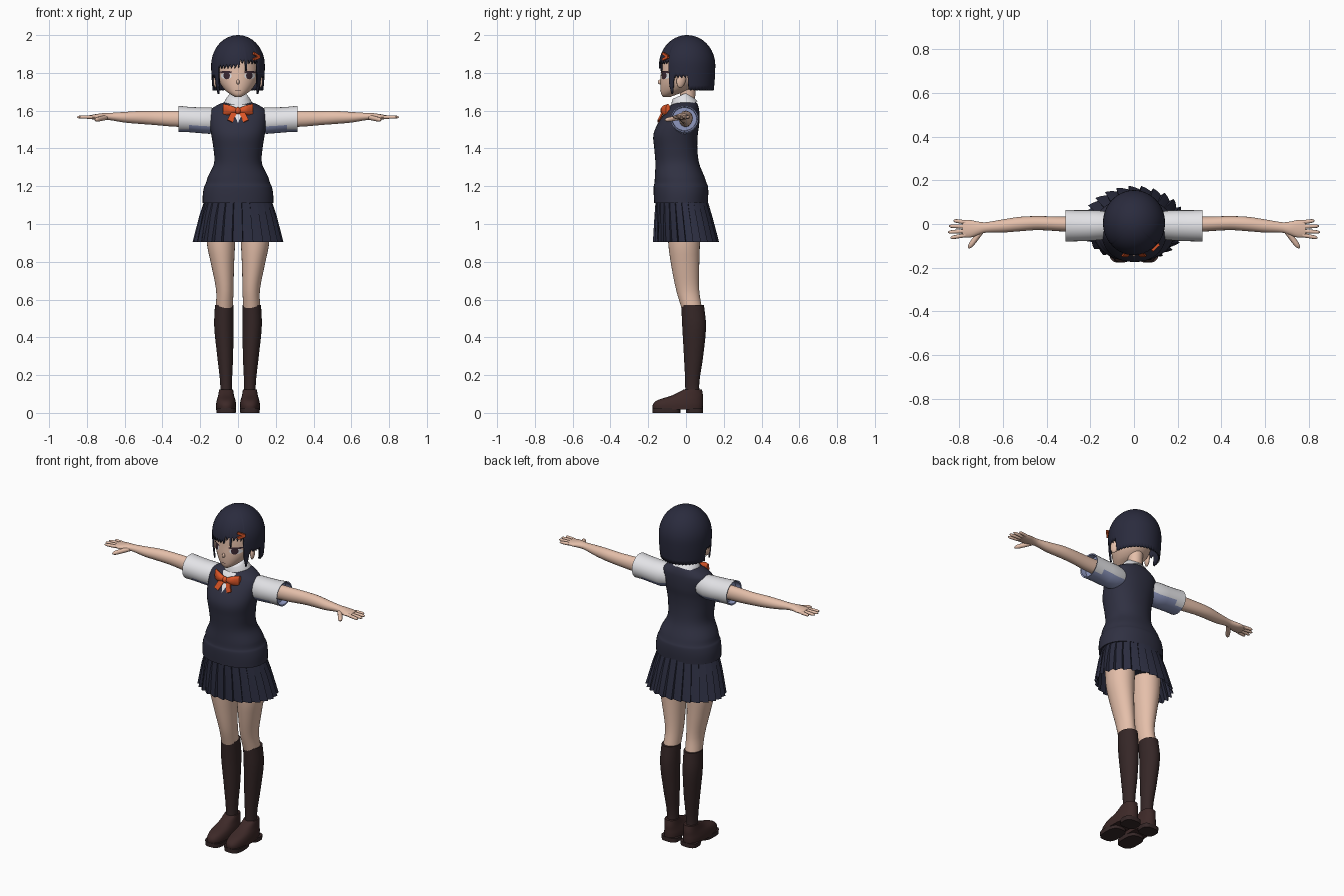
import bpy, bmesh
from math import sin, cos, pi, radians, sqrt, copysign
from mathutils import Matrix, Vector, Euler
from mathutils.bvhtree import BVHTree

if "Cube" in bpy.data.objects:
    bpy.data.objects.remove(bpy.data.objects["Cube"])


def material(name, *rgb):
    m = bpy.data.materials.new(name)
    m.use_nodes = True
    m.diffuse_color = (*rgb, 1)
    node = next(n for n in m.node_tree.nodes if n.type == 'BSDF_PRINCIPLED')
    node.inputs["Base Color"].default_value = (*rgb, 1)
    node.inputs["Roughness"].default_value = 0.8
    return m


SKIN = material("skin", .78, .52, .40)
HAIR = material("hair_navy", .023, .024, .047)
VEST = material("vest_navy", .029, .030, .054)
SKIRT = material("skirt_navy", .025, .027, .052)
WHITE = material("shirt_white", .80, .80, .83)
BLUE = material("shirt_blue", .27, .31, .52)
ORANGE = material("ribbon_orange", .70, .09, .02)
SOCK = material("sock_brown", .036, .020, .020)
SHOE = material("shoe_brown", .047, .022, .021)
EYE = material("eye_dark", .045, .022, .032)


def finish(bm, name, mats, mirror=False, rule=None, sharp=45):
    """Turn a bmesh into a smooth-shaded object, optionally mirrored in x."""
    bmesh.ops.recalc_face_normals(bm, faces=bm.faces[:])
    if rule:
        for f in bm.faces:
            f.material_index = rule(f)
    me = bpy.data.meshes.new(name)
    bm.to_mesh(me)
    bm.free()
    for m in mats:
        me.materials.append(m)
    me.shade_smooth()
    me.set_sharp_from_angle(angle=radians(sharp))
    ob = bpy.data.objects.new(name, me)
    bpy.context.scene.collection.objects.link(ob)
    if mirror:
        ob.modifiers.new("Mirror", 'MIRROR')
    return ob


def smooth_rings(rings, steps):
    """Hermite interpolation of ring values along their first entry."""
    def slope(i, k):
        a, b = rings[max(i - 1, 0)], rings[min(i + 1, len(rings) - 1)]
        return (b[k] - a[k]) / (b[0] - a[0])
    out = []
    for i in range(len(rings) - 1):
        a, b = rings[i], rings[i + 1]
        h = b[0] - a[0]
        for j in range(steps):
            u = j / steps
            w = u * u * (3 - 2 * u)
            out.append([a[0] + h * u] + [
                a[k] * (1 - w) + b[k] * w + h * u * (1 - u) *
                ((1 - u) * slope(i, k) - u * slope(i + 1, k)) for k in range(1, 5)])
    return out + [rings[-1]]


def loft(name, rings, mats, axis='z', n=28, p=2, steps=4, matrix=Matrix(), **kw):
    """Skin (super)ellipses given as position, two centres, two radii."""
    bm = bmesh.new()
    loops = []
    for t, c, d, r, s in (smooth_rings(rings, steps) if steps > 1 else rings):
        loop = []
        for i in range(n):
            a = 2 * pi * i / n
            u = c + r * copysign(abs(cos(a)) ** (2 / p), cos(a))
            v = d + s * copysign(abs(sin(a)) ** (2 / p), sin(a))
            co = {'z': (u, v, t), 'x': (t, u, v), 'y': (u, t, v)}[axis]
            loop.append(bm.verts.new(matrix @ Vector(co)))
        loops.append(loop)
    for lo, hi in zip(loops, loops[1:]):
        for i in range(n):
            bm.faces.new((lo[i], lo[(i + 1) % n], hi[(i + 1) % n], hi[i]))
    bm.faces.new(loops[0])
    bm.faces.new(loops[-1])
    return finish(bm, name, mats, **kw)


def span(z, half, front, back, cx=0):
    return (z, cx, (front + back) / 2, half, (back - front) / 2)


def ball(name, mat, loc, radii, rot=(0, 0, 0), **kw):
    bm = bmesh.new()
    m = Matrix.LocRotScale(Vector(loc), Euler(rot), Vector(radii))
    bmesh.ops.create_uvsphere(bm, u_segments=18, v_segments=12, radius=1, matrix=m)
    return finish(bm, name, [mat], **kw)


def box(name, mat, loc, size, rot=(0, 0, 0), **kw):
    bm = bmesh.new()
    m = Matrix.LocRotScale(Vector(loc), Euler(rot), Vector(size))
    bmesh.ops.create_cube(bm, size=1, matrix=m)
    return finish(bm, name, [mat], **kw)


def decal(name, ob, mat, cx, cz, rx, rz, off, n=20, **kw):
    """Thin plate laid on the front of another part."""
    tree = BVHTree.FromPolygons([v.co for v in ob.data.vertices],
                                [f.vertices[:] for f in ob.data.polygons])
    bm = bmesh.new()

    def drop(x, z):
        hit = tree.ray_cast(Vector((x, -1, z)), Vector((0, 1, 0)))[0]
        return bm.verts.new((x, (hit.y if hit else -.1) - off, z))
    mid = drop(cx, cz)
    rims = [[drop(cx + rx * k * cos(2 * pi * i / n - pi / 2),
                  cz + rz * k * sin(2 * pi * i / n - pi / 2)) for i in range(n)] for k in (.5, 1)]
    for i in range(n):
        j = (i + 1) % n
        bm.faces.new((mid, rims[0][i], rims[0][j]))
        bm.faces.new((rims[0][i], rims[1][i], rims[1][j], rims[0][j]))
    return finish(bm, name, [mat], **kw)


# Head, neck and ears
head = loft("head", [span(1.672, .014, -.120, -.085), span(1.685, .038, -.130, -.05),
                     span(1.71, .070, -.135, .02), span(1.75, .097, -.136, .07),
                     span(1.80, .108, -.133, .09), span(1.88, .105, -.126, .10),
                     span(1.93, .085, -.095, .08), span(1.965, .04, -.05, .05)], [SKIN], n=36)
loft("neck", [(1.59, 0, .005, .048, .046), (1.66, 0, .008, .04, .04), (1.74, 0, .01, .042, .045)], [SKIN])
ball("nose", SKIN, (0, -.136, 1.752), (.008, .013, .013))
ball("ears", SKIN, (.114, -.025, 1.765), (.014, .026, .045), (radians(-12), 0, radians(25)), mirror=True)

# Face details
decal("eye_whites", head, WHITE, .062, 1.784, .029, .017, .002, mirror=True)
decal("irises", head, EYE, .060, 1.786, .017, .020, .004, mirror=True)
decal("upper_lashes", head, EYE, .064, 1.804, .034, .006, .006, mirror=True)
decal("mouth", head, SHOE, 0, 1.708, .015, .002, .003)


# Bobbed hair: a dome whose lower edge varies around the head
def hair_end(s):
    a, saw = abs(s), (s / 8) % 1
    if a > 92:
        return 1.705 + .008 * saw
    if a > 60:
        return 1.79 - .02 * saw
    if a > 47:
        return 1.675 + .012 * abs(a - 54)
    if 15 < s < 20:
        return 1.81
    return 1.845 + .03 * saw if s > 4 else 1.82 + .03 * saw


def hair_radius(z):
    return sqrt(max(0, 1 - ((z - 1.84) / .16) ** 2)) if z > 1.84 else 1 - 3.2 * (1.84 - z) ** 2


bm = bmesh.new()
crown = bm.verts.new((0, .006, 2))
columns = []
for i in range(180):
    s = i * 2 - 179
    col = [crown]
    for k in range(1, 21):
        z = 2 - (2 - hair_end(s)) * (k / 20) ** 1.8
        r = hair_radius(z)
        col.append(bm.verts.new((.142 * r * sin(radians(s)), .006 - .149 * r * cos(radians(s)), z)))
    columns.append(col)
for i, a in enumerate(columns):
    b = columns[(i + 1) % len(columns)]
    bm.faces.new((crown, a[1], b[1]))
    for k in range(1, 20):
        bm.faces.new((a[k], a[k + 1], b[k + 1], b[k]))
hair = finish(bm, "bobbed_hair", [HAIR])
thick = hair.modifiers.new("Thickness", 'SOLIDIFY')
thick.thickness, thick.offset = .009, -1
for tilt in (-18, 24):
    box("hair_clip", ORANGE, (.098, -.108, 1.885 + tilt * .0004), (.045, .012, .013),
        (0, radians(tilt), radians(43)))

# Knitted vest with a hem band
vest = loft("vest", [span(1.11, .187, -.168, .115), span(1.16, .186, -.171, .118),
                     span(1.20, .178, -.171, .116), span(1.215, .170, -.167, .110),
                     span(1.25, .160, -.165, .098), span(1.32, .127, -.162, .070),
                     span(1.40, .130, -.168, .060), span(1.47, .141, -.173, .062),
                     span(1.53, .150, -.150, .070), span(1.60, .148, -.103, .070),
                     span(1.632, .105, -.075, .062), span(1.65, .055, -.045, .050)],
            [VEST], n=40, p=2.2)

# Shirt collar, front opening and puffed sleeves
tilt = Matrix.Translation((0, -.012, 1.628)) @ Matrix.Rotation(radians(24), 4, 'X')
loft("collar", [(-.01, 0, 0, .084, .075), (.02, 0, 0, .072, .066), (.05, 0, .006, .052, .05),
                (.055, 0, .006, .046, .045)], [WHITE], matrix=tilt, steps=2)
decal("shirt_opening", vest, WHITE, 0, 1.60, .05, .065, .008, n=3)


def sleeve_rule(f):
    c, down = f.calc_center_median(), -f.normal.z
    inside = f.normal.x > .5 and c.x > .27 or c.x > .27 and (c.z - 1.556) * f.normal.z < 0
    return int(inside or down > .8 or (down > .35 and c.x < .25))


loft("sleeves", [(.10, -.005, 1.55, .056, .060), (.15, -.006, 1.547, .067, .070),
                 (.20, -.007, 1.549, .070, .068), (.26, -.008, 1.553, .071, .067),
                 (.314, -.008, 1.556, .073, .070), (.312, -.008, 1.556, .066, .063),
                 (.28, -.008, 1.556, .064, .061)],
     [WHITE, BLUE], axis='x', steps=1, mirror=True, rule=sleeve_rule)

# Ribbon bow
loft("bow_loops", [(.004, -.118, 1.60, .010, .012), (.04, -.115, 1.603, .018, .025),
                   (.08, -.095, 1.603, .012, .033)], [ORANGE], axis='x', n=12, mirror=True)
box("bow_tails", ORANGE, (.032, -.135, 1.567), (.030, .008, .055), (radians(-25), radians(-25), 0), mirror=True)
ball("bow_knot", ORANGE, (0, -.122, 1.60), (.015, .014, .019))

# Arms and hands
loft("arms", [(.13, -.005, 1.557, .040, .045), (.33, 0, 1.557, .034, .042), (.44, .004, 1.561, .032, .037),
              (.52, 0, 1.564, .033, .034), (.60, -.009, 1.565, .030, .028), (.68, -.016, 1.569, .024, .019),
              (.715, -.020, 1.569, .031, .018), (.75, -.022, 1.567, .040, .015),
              (.785, -.022, 1.566, .038, .010)], [SKIN], axis='x', n=20, mirror=True)


def finger(name, base, length, radius, turn, drop=0):
    place = Matrix.Translation(base) @ Euler((0, radians(drop), radians(turn))).to_matrix().to_4x4()
    loft(name, [(t * length, 0, 0, radius * k, radius * k) for t, k in
                ((0, 1), (.5, .95), (.85, .8), (1, .3))],
         [SKIN], axis='x', n=10, steps=3, matrix=place, mirror=True)


for name, y, reach, turn in (("little_fingers", .008, .055, 8), ("ring_fingers", -.012, .076, 2),
                             ("middle_fingers", -.032, .080, -4), ("index_fingers", -.051, .070, -10)):
    finger(name, (.772, y, 1.566), reach, .0095, turn)
finger("thumbs", (.70, -.032, 1.564), .098, .0135, -54, 8)

# Pleated skirt with shorts beneath
bm = bmesh.new()
rows = []
for z, cy, rx, ry, depth in ((1.14, -.025, .172, .135, .01), (1.04, -.014, .206, .154, .05),
                             (.905, 0, .240, .176, .09)):
    row = []
    for i in range(26):
        for t, inner in ((0, 1), (.5, .4), (.93, 0)):
            a, k = 2 * pi * (i + t) / 26, 1 - depth * inner
            row.append(bm.verts.new((rx * k * cos(a), cy + ry * k * sin(a), z)))
    rows.append(row)
for hi, lo in zip(rows, rows[1:]):
    for i in range(len(hi)):
        j = (i + 1) % len(hi)
        bm.faces.new((hi[i], lo[i], lo[j], hi[j]))
finish(bm, "pleated_skirt", [SKIRT], sharp=25)
loft("shorts", [span(.985, .160, -.105, .088), span(1.12, .155, -.13, .09)], [SKIRT], steps=1)

# Legs and knee socks
loft("legs", [(.555, .072, .030, .045, .054), (.65, .070, .009, .046, .061), (.78, .081, -.004, .060, .074),
              (.90, .090, -.010, .075, .084), (1.08, .088, -.008, .082, .088)], [SKIN], mirror=True)
loft("knee_socks", [(.06, .063, .036, .034, .042), (.15, .063, .033, .031, .037), (.30, .068, .040, .042, .051),
                    (.46, .075, .043, .051, .063), (.57, .073, .035, .049, .060)], [SOCK], mirror=True)

# Loafers: upper, strap, front sole and heel
loft("loafers", [span(.018, .052, -.176, .088, .063), span(.045, .053, -.175, .090, .063),
                 span(.068, .049, -.150, .090, .063), span(.092, .042, -.075, .090, .063),
                 span(.125, .037, -.010, .084, .063)], [SHOE], p=2.4, mirror=True)
loft("shoe_straps", [(-.078, .063, .055, .046, .032), (-.045, .063, .062, .048, .039)],
     [SHOE], axis='y', steps=1, mirror=True)
for name, front, back in (("front_soles", -.177, -.03), ("heels", .0, .090)):
    loft(name, [span(0, .051, front, back, .063), span(.025, .053, front, back, .063)],
         [SOCK], p=3, steps=1, mirror=True)
